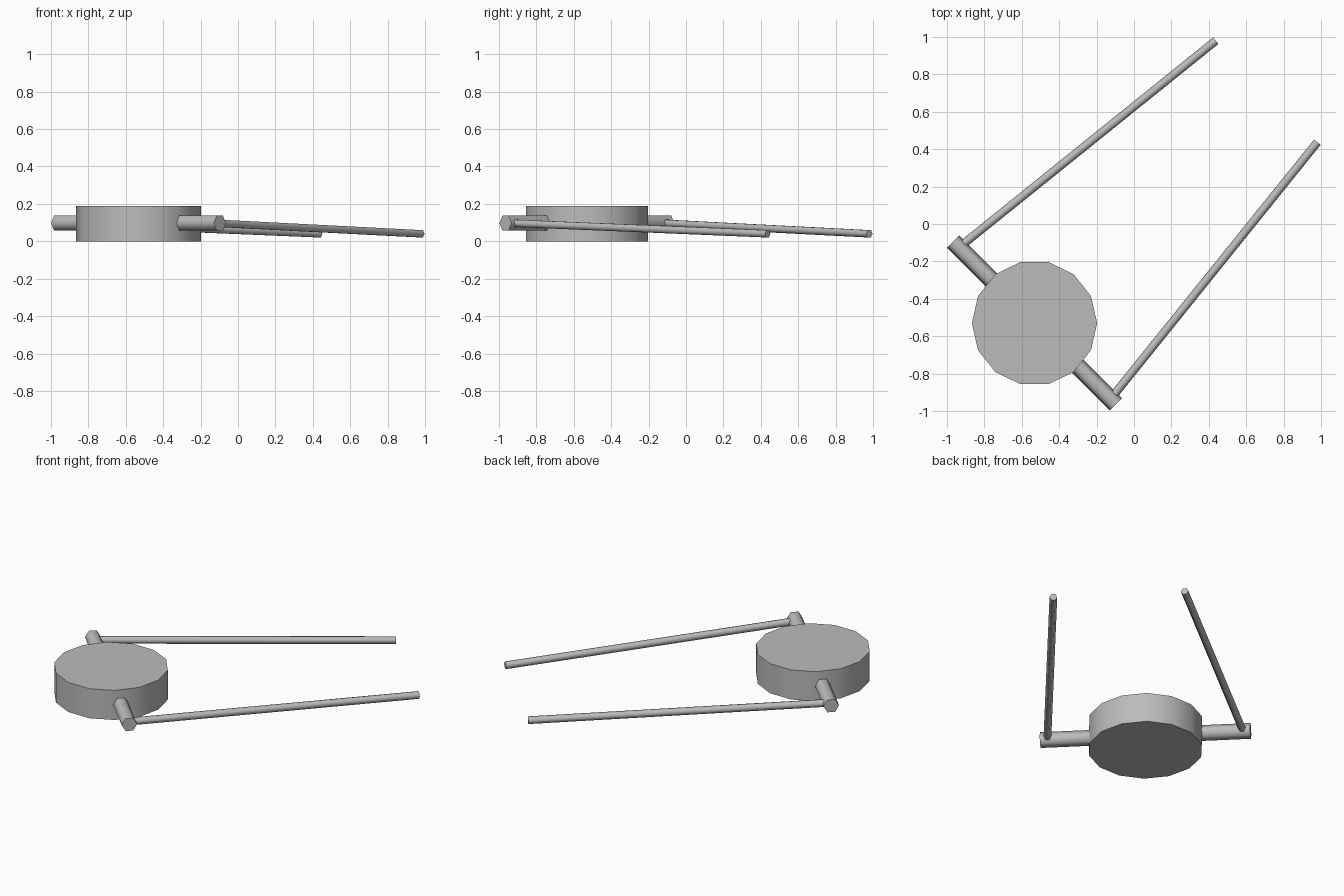
import bpy, math
from mathutils import Vector

if "Cube" in bpy.data.objects:
    bpy.data.objects.remove(bpy.data.objects["Cube"])

grey = bpy.data.materials.new("grey")
grey.diffuse_color = (0.5, 0.5, 0.5, 1)
grey.use_nodes = True
grey.node_tree.nodes["Principled BSDF"].inputs["Base Color"].default_value = grey.diffuse_color


def rod(name, start, end, radius, sides):
    """Straight prism between two points, rounded shading on its sides."""
    a, b = Vector(start), Vector(end)
    axis = b - a
    bpy.ops.mesh.primitive_cylinder_add(vertices=sides, radius=radius,
                                        depth=axis.length, location=(a + b) / 2)
    ob = bpy.context.object
    ob.name = name
    # local z along the rod, local x horizontal so hexagons lie flat side up
    z = axis.normalized()
    ref = Vector((0, 0, 1)) if abs(z.z) < 0.9 else Vector((0, 1, 0))
    ob.rotation_euler = z.to_track_quat('Z', 'Y').to_euler()
    x = ref.cross(z).normalized() if abs(z.z) < 0.9 else Vector((1, 0, 0))
    y = z.cross(x)
    from_axes = [[x[i], y[i], z[i]] for i in range(3)]
    from mathutils import Matrix
    ob.rotation_euler = Matrix(from_axes).to_euler()
    # first vertex of the ring sits on local +y: turn so it points along local x
    for v in ob.data.vertices:
        v.co.x, v.co.y = v.co.y, -v.co.x
    ob.data.materials.append(grey)
    bpy.ops.object.shade_smooth_by_angle(angle=math.radians(65))
    return ob


# round body
rod("disc_body", (-0.532, -0.53, 0), (-0.532, -0.53, 0.19), 0.335, 14)

# axle through the body
rod("cross_axle", (-0.967, -0.095, 0.097), (-0.097, -0.965, 0.097), 0.046, 6)

# two long arms, mirrored across the diagonal
for name, swap in (("right_arm", False), ("left_arm", True)):
    s, e = (-0.125, -0.935), (0.98, 0.437)
    if swap:
        s, e = s[::-1], e[::-1]
    rod(name, (*s, 0.097), (*e, 0.04), 0.0225, 6)
